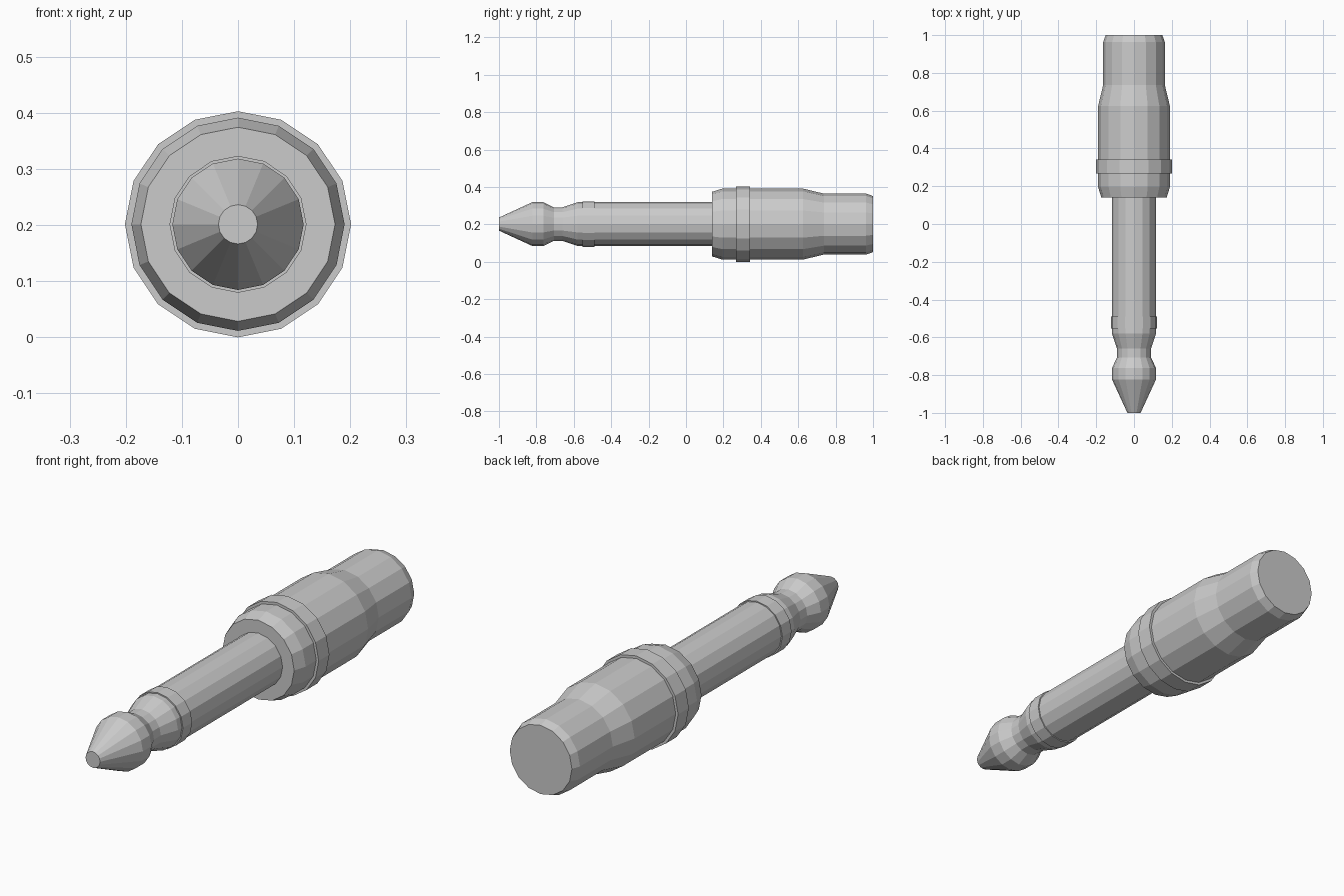
import bpy, bmesh
from math import sin, cos, pi

if "Cube" in bpy.data.objects:
    bpy.data.objects.remove(bpy.data.objects["Cube"])

SIDES = 16
AXIS_Z = 0.2015


def lathe(name, profile, cap_front=False, cap_back=False):
    """Revolve (y, radius) points around the long axis with flat faces."""
    bm = bmesh.new()
    rings = []
    for y, r in profile:
        rings.append([bm.verts.new((r * cos(2 * pi * i / SIDES), y,
                                    AXIS_Z + r * sin(2 * pi * i / SIDES)))
                      for i in range(SIDES)])
    for a, b in zip(rings, rings[1:]):
        for i in range(SIDES):
            j = (i + 1) % SIDES
            bm.faces.new((a[i], a[j], b[j], b[i]))
    if cap_front:
        bm.faces.new(rings[0])
    if cap_back:
        bm.faces.new(rings[-1][::-1])
    bmesh.ops.recalc_face_normals(bm, faces=bm.faces)
    mesh = bpy.data.meshes.new(name)
    bm.to_mesh(mesh)
    bm.free()
    # open shells: make sure the faces point away from the axis
    obj = bpy.data.objects.new(name, mesh)
    bpy.context.collection.objects.link(obj)
    side = max(mesh.polygons, key=lambda p: abs(p.center.z - AXIS_Z))
    if side.normal.z * (side.center.z - AXIS_Z) < 0:
        mesh.flip_normals()
    return obj


def band(name, y0, y1, r_in, r_out):
    return lathe(name, [(y0, r_in), (y0, r_out), (y1, r_out), (y1, r_in)])


# Pin with pointed tip and notch
lathe("plug_pin", [(-1, 0.035), (-0.822, 0.117), (-0.763, 0.117),
                   (-0.707, 0.09), (-0.66, 0.09), (-0.58, 0.117),
                   (0.14, 0.117)], cap_front=True)

# Thin insulating collar on the pin
band("pin_collar", -0.553, -0.49, 0.117, 0.122)

# Handle sleeve, stepped down towards the back
lathe("handle_sleeve", [(0.14, 0.117), (0.14, 0.173), (0.195, 0.19),
                        (0.625, 0.19), (0.737, 0.163), (0.963, 0.163),
                        (1, 0.15)], cap_back=True)

# Raised ring around the handle
band("handle_ring", 0.268, 0.342, 0.19, AXIS_Z)
